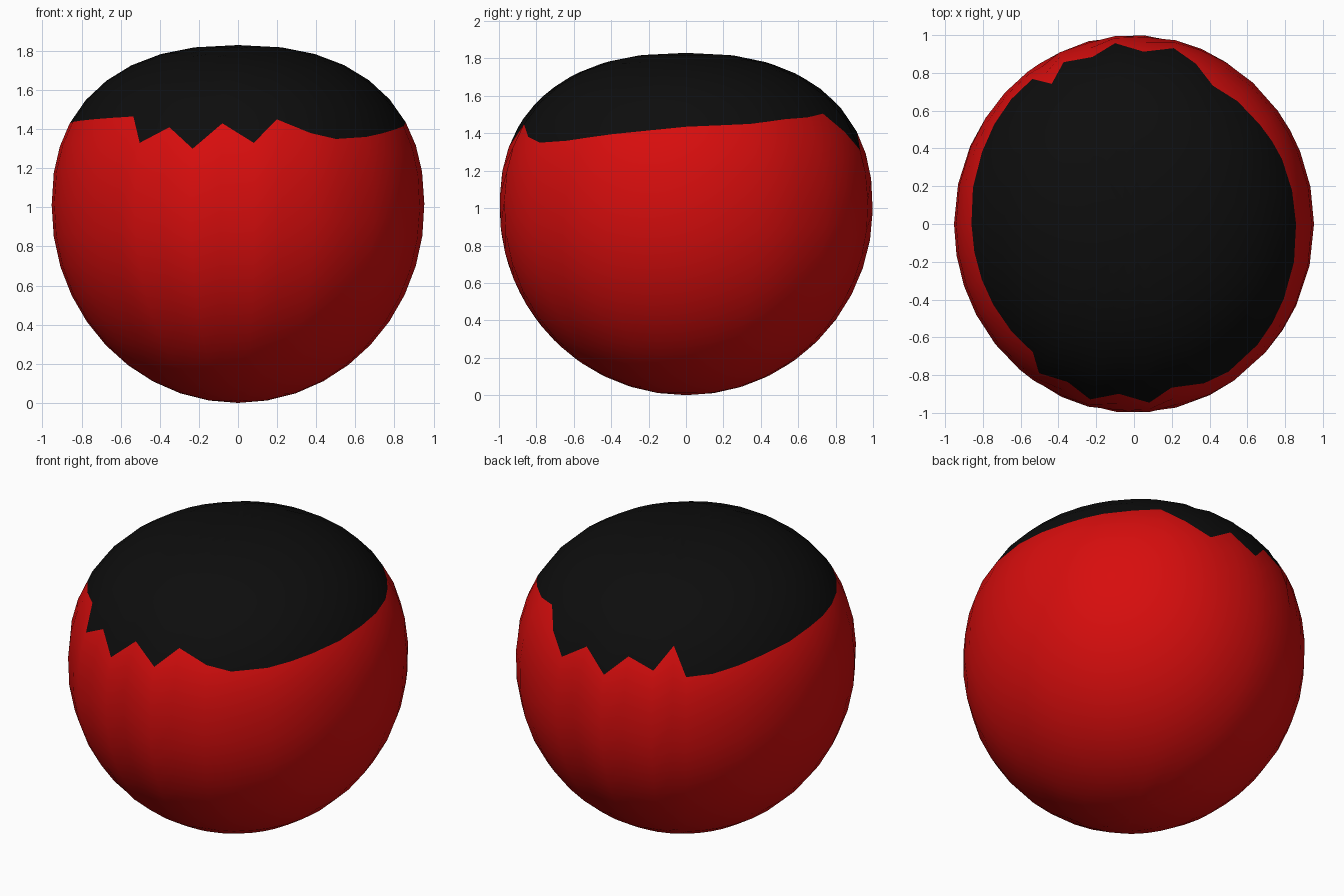
import bpy, bmesh, math

if "Cube" in bpy.data.objects:
    bpy.data.objects.remove(bpy.data.objects["Cube"])

WIDTH = 0.953      # half width in x (half depth in y is 1)
TOP = 0.83         # height of the flattened upper half
POWER = 2.35       # squareness of the upper half
BODY_RINGS, CAP_RINGS = 13, 6
MAX_STEP = math.tau / 26


def material(name, colour):
    m = bpy.data.materials.new(name)
    m.diffuse_color = (*colour, 1)
    m.use_nodes = True
    m.node_tree.nodes["Principled BSDF"].inputs["Base Color"].default_value = m.diffuse_color
    return m


def profile(phi):
    """Radius and height at an elevation angle."""
    c, s = max(math.cos(phi), 0), math.sin(phi)
    if s <= 0:
        return c, 1 + s
    return c ** (2 / POWER), 1 + TOP * s ** (2 / POWER)


def elevation(z):
    return math.asin(((z - 1) / TOP) ** (POWER / 2))


# Jagged border of the cap, counter-clockwise from the right side
border = [
    (0.87, 0.0, 1.435), (0.80, 0.35, 1.45), (0.66, 0.52, 1.475), (0.54, 0.64, 1.485),
    (0.41, 0.72, 1.505), (0.21, 0.93, 1.31), (0.05, 0.91, 1.41), (-0.10, 0.955, 1.29),
    (-0.22, 0.885, 1.41), (-0.37, 0.85, 1.35), (-0.44, 0.75, 1.48), (-0.54, 0.77, 1.32),
    (-0.65, 0.66, 1.33), (-0.80, 0.38, 1.385), (-0.87, 0.0, 1.43), (-0.75, -0.43, 1.45),
    (-0.54, -0.686, 1.465), (-0.50, -0.785, 1.33), (-0.35, -0.835, 1.41),
    (-0.23, -0.92, 1.30), (-0.08, -0.90, 1.43), (0.08, -0.94, 1.33), (0.20, -0.87, 1.45),
    (0.37, -0.84, 1.38), (0.50, -0.78, 1.35), (0.65, -0.636, 1.36), (0.80, -0.40, 1.395),
]
points = [(math.atan2(y, x / WIDTH) % math.tau, z) for x, y, z in border]
points.append((math.tau, points[0][1]))

# Columns: every border point, plus even steps in the wide gaps
columns = []
for (a0, z0), (a1, z1) in zip(points, points[1:]):
    n = max(1, math.ceil((a1 - a0) / MAX_STEP))
    columns += [(a0 + (a1 - a0) * i / n, z0 + (z1 - z0) * i / n) for i in range(n)]

# Ball: rings follow the border so the colours meet exactly on it
bm = bmesh.new()
bottom = bm.verts.new((0, 0, 0))
crown = bm.verts.new((0, 0, 1 + TOP))
grid = []
for angle, z in columns:
    edge = elevation(z)
    low, high = -math.pi / 2, math.pi / 2
    phis = [low + (edge - low) * j / BODY_RINGS for j in range(1, BODY_RINGS + 1)]
    phis += [edge + (high - edge) * j / CAP_RINGS for j in range(1, CAP_RINGS)]
    column = []
    for phi in phis:
        r, h = profile(phi)
        column.append(bm.verts.new((WIDTH * r * math.cos(angle), r * math.sin(angle), h)))
    grid.append(column)

for i, a in enumerate(grid):
    b = grid[(i + 1) % len(grid)]
    bm.faces.new((bottom, b[0], a[0]))
    for j in range(len(a) - 1):
        f = bm.faces.new((a[j], b[j], b[j + 1], a[j + 1]))
        f.material_index = int(j >= BODY_RINGS - 1)
    bm.faces.new((a[-1], b[-1], crown)).material_index = 1
bmesh.ops.recalc_face_normals(bm, faces=bm.faces)

mesh = bpy.data.meshes.new("ball_with_cap")
bm.to_mesh(mesh)
bm.free()
mesh.materials.append(material("red", (0.68, 0.004, 0.004)))
mesh.materials.append(material("black", (0.004, 0.004, 0.004)))
ball = bpy.data.objects.new("ball_with_cap", mesh)
bpy.context.collection.objects.link(ball)
bpy.context.view_layer.objects.active = ball
ball.select_set(True)
bpy.ops.object.shade_smooth()
